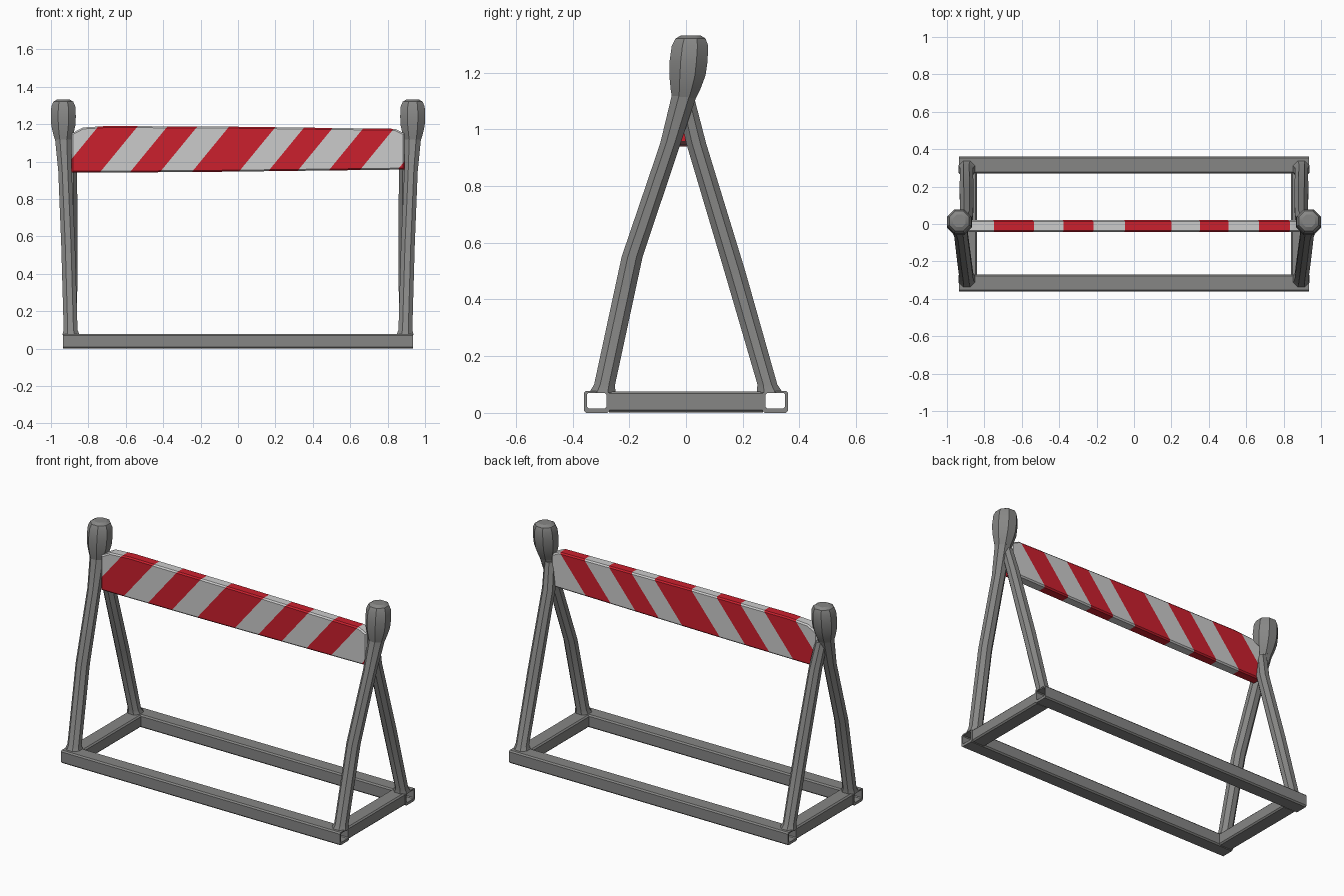
import bpy, bmesh, math
from mathutils import Vector

cube = bpy.data.objects.get("Cube")
if cube:
    bpy.data.objects.remove(cube, do_unlink=True)


def material(name, r, g, b):
    m = bpy.data.materials.new(name)
    m.use_nodes = True
    m.diffuse_color = (r, g, b, 1)
    m.node_tree.nodes["Principled BSDF"].inputs["Base Color"].default_value = (r, g, b, 1)
    return m


grey = material("grey metal", 0.24, 0.24, 0.235)
white = material("stripe white", 0.60, 0.60, 0.60)
red = material("stripe red", 0.60, 0.014, 0.027)


def finish(name, bm, mats, angle=28):
    bmesh.ops.recalc_face_normals(bm, faces=bm.faces)
    mesh = bpy.data.meshes.new(name)
    bm.to_mesh(mesh)
    bm.free()
    ob = bpy.data.objects.new(name, mesh)
    bpy.context.collection.objects.link(ob)
    for m in mats:
        mesh.materials.append(m)
    bpy.ops.object.select_all(action='DESELECT')
    ob.select_set(True)
    bpy.context.view_layer.objects.active = ob
    bpy.ops.object.shade_smooth_by_angle(angle=math.radians(angle))
    return ob


def skin(bm, a, b):
    n = len(a)
    for i in range(n):
        bm.faces.new((a[i], a[(i + 1) % n], b[(i + 1) % n], b[i]))


def loft(name, rings, side, sides=8):
    """Post made of level rings given as (z, x, y, half width)."""
    bm = bmesh.new()
    loops = []
    for z, x, y, r in rings:
        r /= math.cos(math.pi / sides)
        angles = [(i + 0.5) * math.tau / sides for i in range(sides)]
        loops.append([bm.verts.new((side * x + r * math.cos(t), y + r * math.sin(t), z))
                      for t in angles])
    for a, b in zip(loops, loops[1:]):
        skin(bm, a, b)
    bm.faces.new(loops[0])
    bm.faces.new(loops[-1])
    return finish(name, bm, [grey])


def square(bm, x, y, z, hy, hz, c):
    """Rectangle with chamfered corners, facing along x."""
    pts = [(hy, hz - c), (hy - c, hz), (c - hy, hz), (-hy, hz - c),
           (-hy, c - hz), (c - hy, -hz), (hy - c, -hz), (hy, c - hz)]
    return [bm.verts.new((x, y + p, z + q)) for p, q in pts]


# Long base rails: open ended box tubes
for label, s in (("front", -1), ("back", 1)):
    bm = bmesh.new()
    outer = [square(bm, x, s * 0.315, 0.039, 0.045, 0.039, 0.008) for x in (-0.935, 0.935)]
    inner = [square(bm, x, s * 0.315, 0.043, 0.034, 0.027, 0.005) for x in (-0.935, 0.935)]
    skin(bm, *outer)
    skin(bm, *inner)
    for o, i in zip(outer, inner):
        skin(bm, o, i)
    finish(label + "_base_rail", bm, [grey])

for label, s in (("right", -1), ("left", 1)):
    # Short base rails
    bm = bmesh.new()
    ends = [square(bm, x, 0, 0.039, 0.046, 0.037, 0.008) for x in (-0.272, 0.272)]
    skin(bm, *ends)
    for e in ends:
        bm.faces.new(e)
    rail = finish(label + "_cross_rail", bm, [grey])
    rail.rotation_euler.z = math.pi / 2
    rail.location.x = s * 0.885

    # Legs, with flared feet and a slight bend
    loft(label + "_front_leg", [(0.072, 0.893, -0.295, 0.046), (0.10, 0.895, -0.287, 0.037),
                                (0.55, 0.908, -0.19, 0.037), (0.95, 0.925, -0.055, 0.036),
                                (1.12, 0.934, -0.006, 0.044)], s)
    loft(label + "_back_leg", [(0.072, 0.893, 0.295, 0.046), (0.10, 0.896, 0.287, 0.035),
                               (0.50, 0.895, 0.172, 0.037), (0.95, 0.895, 0.036, 0.035),
                               (1.10, 0.91, 0.0, 0.032)], s)

    # Rounded knob on top
    loft(label + "_knob", [(1.11, 0.934, -0.007, 0.042), (1.14, 0.934, -0.002, 0.052),
                           (1.19, 0.934, 0.005, 0.064), (1.24, 0.934, 0.009, 0.067),
                           (1.295, 0.934, 0.014, 0.064), (1.32, 0.934, 0.016, 0.053),
                           (1.331, 0.934, 0.017, 0.034)], s)

# Striped board: extruded outline, cut along the slanted stripe edges
outline = [(-0.89, 0.94), (-0.2, 0.944), (0.89, 0.957), (0.89, 1.15), (0.84, 1.175),
           (0, 1.186), (-0.7, 1.19), (-0.83, 1.182), (-0.89, 1.15)]
bm = bmesh.new()
front = bm.faces.new([bm.verts.new((x, -0.044, z)) for x, z in outline])
new = bmesh.ops.extrude_face_region(bm, geom=[front])["geom"]
bmesh.ops.translate(bm, vec=(0, 0.065, 0), verts=[v for v in new if isinstance(v, bmesh.types.BMVert)])
bmesh.ops.recalc_face_normals(bm, faces=bm.faces)
rims = [e for e in bm.edges if abs(e.verts[0].co.y - e.verts[1].co.y) < 0.01]
bmesh.ops.bevel(bm, geom=rims, offset=0.008, segments=1, affect='EDGES')

LOW, SLOPE = 0.94, 0.82
stripes = [(-0.95, -0.74), (-0.58, -0.42), (-0.25, 0.0), (0.155, 0.31), (0.475, 0.64), (0.84, 1.0)]
for x in [edge for pair in stripes for edge in pair]:
    bmesh.ops.bisect_plane(bm, geom=bm.verts[:] + bm.edges[:] + bm.faces[:],
                           plane_co=(x, 0, LOW), plane_no=Vector((1, 0, -SLOPE)).normalized())
for f in bm.faces:
    c = f.calc_center_median()
    u = c.x - SLOPE * (c.z - LOW)
    f.material_index = int(any(a < u < b for a, b in stripes))
finish("striped_board", bm, [white, red])
